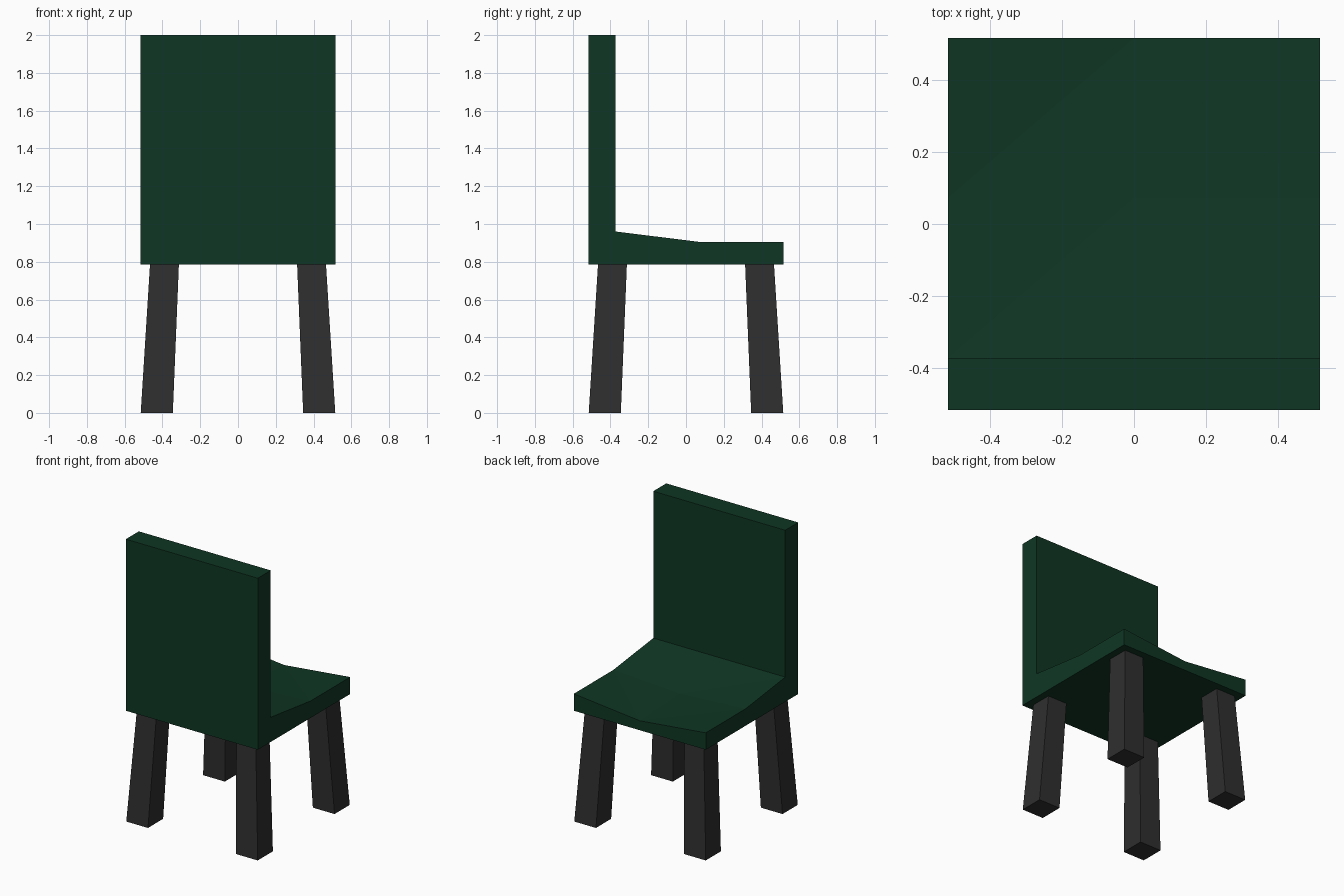
import bpy, bmesh

if "Cube" in bpy.data.objects:
    bpy.data.objects.remove(bpy.data.objects["Cube"])

H = 0.517        # half width of the chair
BASE = 0.785     # underside of the seat
BACK_Y = -0.372  # where the seat meets the backrest


def material(name, rgb):
    m = bpy.data.materials.new(name)
    m.diffuse_color = (*rgb, 1.0)
    m.use_nodes = True
    m.node_tree.nodes["Principled BSDF"].inputs["Base Color"].default_value = m.diffuse_color
    return m


green = material("dark green", (0.0048, 0.037, 0.0175))
grey = material("dark grey", (0.028, 0.028, 0.029))


def finish(name, bm, mat):
    bmesh.ops.recalc_face_normals(bm, faces=bm.faces)
    me = bpy.data.meshes.new(name)
    bm.to_mesh(me)
    bm.free()
    me.materials.append(mat)
    ob = bpy.data.objects.new(name, me)
    bpy.context.scene.collection.objects.link(ob)
    return ob


def block(name, mat, bottom, top):
    """Six-sided block between two level rectangles (x0, x1, y0, y1, z)."""
    bm = bmesh.new()
    rings = [[bm.verts.new((x, y, z)) for x, y in
              ((x0, y0), (x1, y0), (x1, y1), (x0, y1))]
             for x0, x1, y0, y1, z in (bottom, top)]
    for ring in rings:
        bm.faces.new(ring)
    for i in range(4):
        j = (i + 1) % 4
        bm.faces.new((rings[0][i], rings[0][j], rings[1][j], rings[1][i]))
    return finish(name, bm, mat)


# backrest
block("backrest", green, (-H, H, -H, BACK_Y, BASE), (-H, H, -H, BACK_Y, 2.0))

# seat: rises to the backrest, dips along the middle towards the open edge
rows = ((BACK_Y, 0.96, 0.96), (0.073, 0.905, 0.875), (H, 0.905, 0.852))
bm = bmesh.new()
top = [[bm.verts.new((x, y, mid if x == 0 else side)) for x in (-H, 0, H)]
       for y, side, mid in rows]
low = [[bm.verts.new((x, y, BASE)) for x in (-H, 0, H)] for y in (BACK_Y, 0.073, H)]
centre = top[1][1]
for c in (0, 2):
    # upper surface
    bm.faces.new((top[0][1], top[0][c], centre))
    bm.faces.new((top[0][c], top[1][c], centre))
    bm.faces.new((centre, top[1][c], top[2][1]))
    bm.faces.new((top[1][c], top[2][c], top[2][1]))
    # end wall
    bm.faces.new((top[2][1], top[2][c], low[2][c], low[2][1]))
    for r in (0, 1):
        # side walls and underside
        bm.faces.new((top[r][c], top[r + 1][c], low[r + 1][c], low[r][c]))
        bm.faces.new((low[r][1], low[r][c], low[r + 1][c], low[r + 1][1]))
finish("seat", bm, green)

# four splayed, slightly tapered legs
for sx, xn in ((-1, "left"), (1, "right")):
    for sy, yn in ((-1, "front"), (1, "back")):
        block(f"{yn}_{xn}_leg", grey,
              (0.345 * sx, 0.515 * sx, 0.345 * sy, 0.515 * sy, 0.0),
              (0.313 * sx, 0.466 * sx, 0.313 * sy, 0.466 * sy, BASE))
